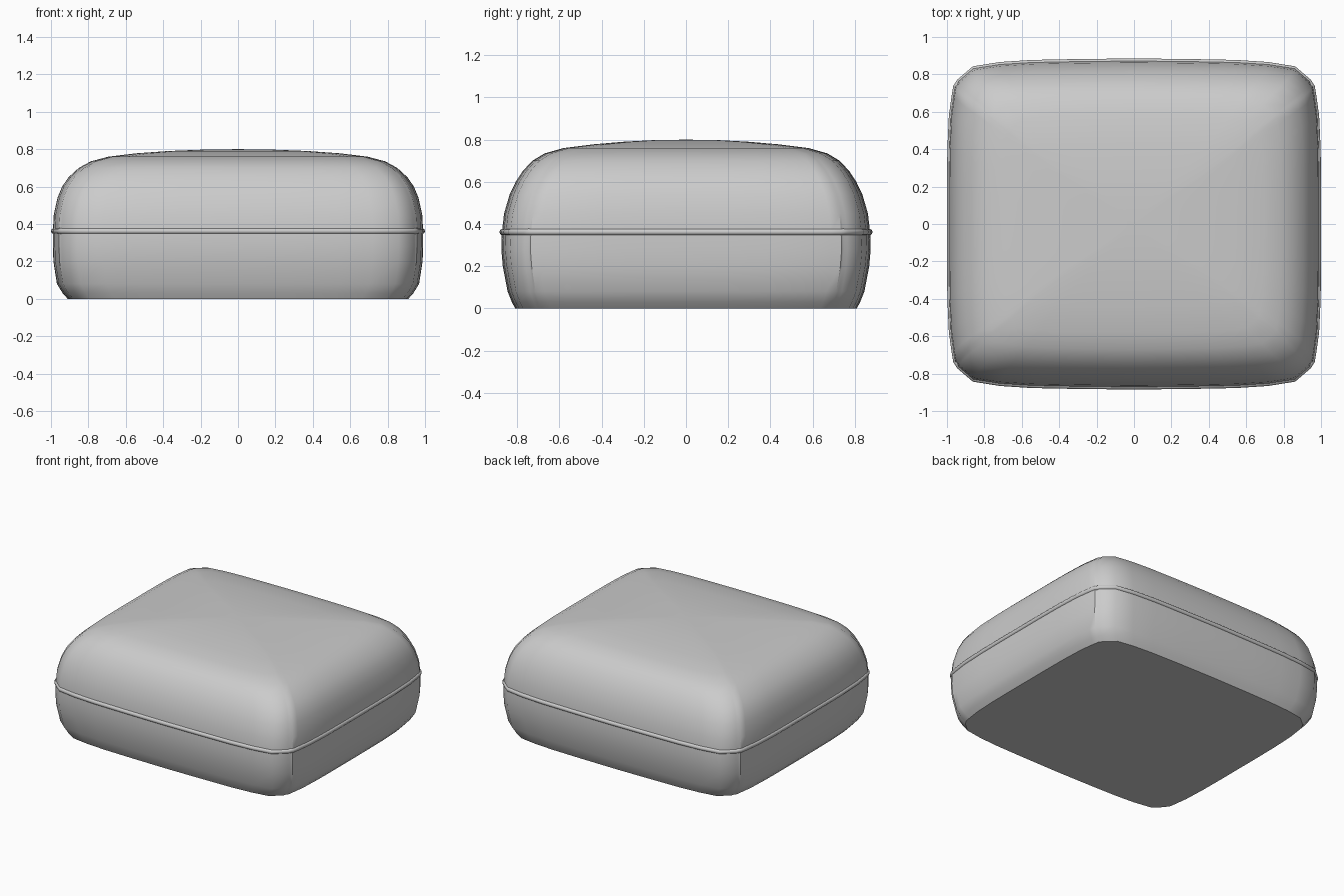
import bpy, bmesh

if "Cube" in bpy.data.objects:
    bpy.data.objects.remove(bpy.data.objects["Cube"])

# quarter plan outline at the widest height, from the right side to the back
quarter = [(0.99, 0), (0.99, 0.2), (0.988, 0.4), (0.98, 0.58), (0.965, 0.69), (0.957, 0.738),
           (0.945, 0.748), (0.94, 0.766), (0.86, 0.835), (0.72, 0.857),
           (0.55, 0.868), (0.3, 0.873), (0, 0.876)]
SEAM = 6

def full_outline(q):
    half = q + [(-x, y) for x, y in reversed(q[:-1])]
    return half + [(-x, -y) for x, y in half[1:-1]]

outline = full_outline(quarter)
smooth = full_outline([p for i, p in enumerate(quarter) if i != SEAM])

# (height, x scale, y scale) of each ring
rings = [(0, 0.92, 0.925), (0.03, 0.947, 0.943), (0.08, 0.978, 0.966), (0.2, 0.997, 0.992),
         (0.28, 1, 1), (0.36, 1, 0.997), (0.45, 0.995, 0.985), (0.54, 0.975, 0.955),
         (0.6, 0.95, 0.922), (0.65, 0.915, 0.885), (0.7, 0.86, 0.832),
         (0.735, 0.795, 0.765), (0.76, 0.7, 0.665), (0.778, 0.55, 0.5),
         (0.79, 0.38, 0.34), (0.798, 0.18, 0.17)]

# cushion body with pinched corner seams
bm = bmesh.new()
loops = []
for z, sx, sy in rings:
    # the pinched seam disappears on the top panel
    plan = list(outline)
    if z > 0.71:
        for i, (x, y) in enumerate(plan):
            if abs(abs(x) - 0.945) < 1e-4:
                plan[i] = (x * 1.005, y * 1.007)
    loops.append([bm.verts.new((x * sx, y * sy, z)) for x, y in plan])
n = len(outline)
for a, b in zip(loops, loops[1:]):
    for i in range(n):
        j = (i + 1) % n
        bm.faces.new((a[i], a[j], b[j], b[i]))
bm.faces.new(list(reversed(loops[0])))
centre = bm.verts.new((0, 0, 0.8))
for i in range(n):
    bm.faces.new((loops[-1][i], loops[-1][(i + 1) % n], centre))
bmesh.ops.recalc_face_normals(bm, faces=bm.faces)
mesh = bpy.data.meshes.new("cushion_body")
bm.to_mesh(mesh)
bm.free()
body = bpy.data.objects.new("cushion_body", mesh)
bpy.context.collection.objects.link(body)
bpy.context.view_layer.objects.active = body
body.select_set(True)
bpy.ops.object.shade_smooth_by_angle(angle=0.7)

# piping around the middle
curve = bpy.data.curves.new("piping", "CURVE")
curve.dimensions = "3D"
curve.bevel_depth = 0.016
curve.bevel_resolution = 2
spline = curve.splines.new("POLY")
spline.points.add(len(smooth) - 1)
for p, (x, y) in zip(spline.points, smooth):
    p.co = (x * 0.994, y * 0.992, 0.362, 1)
spline.use_cyclic_u = True
spline.use_smooth = True
piping = bpy.data.objects.new("piping", curve)
bpy.context.collection.objects.link(piping)
